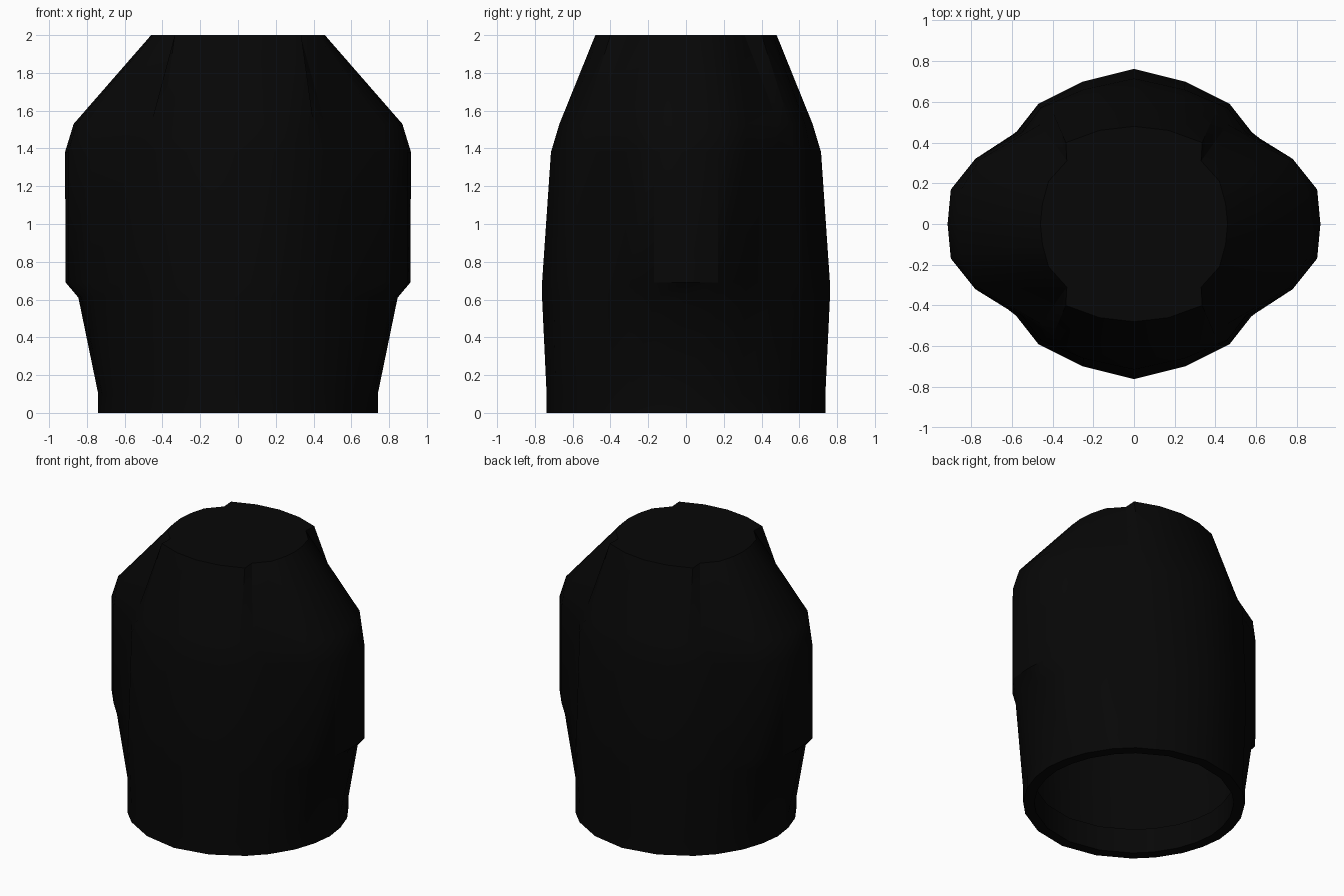
import bpy
import bmesh

cube = bpy.data.objects.get("Cube")
if cube:
    bpy.data.objects.remove(cube, do_unlink=True)

# Single dark material
black = bpy.data.materials.new("soft black")
black.use_nodes = True
colour = (0.002, 0.002, 0.002, 1)
black.diffuse_color = colour
black.node_tree.nodes["Principled BSDF"].inputs["Base Color"].default_value = colour

# Quarter cross-sections from the side (+x) round to the back (+y),
# running up the inside of the hem, under it, then up the outside
base = [(.74, 0), (.72, .15), (.67, .30), (.57, .46), (.46, .57), (.25, .69), (0, .738)]
hem = [(x * .9, y * .9) for x, y in base]
sections = [
    (.18, hem),
    (0, hem),
    (0, base),
    (.1, base),
    (.61, [(.845, 0), (.83, .16), (.76, .31), (.58, .45), (.47, .59), (.25, .70), (0, .762)]),
    (.69, [(.912, 0), (.90, .17), (.78, .32), (.57, .45), (.47, .59), (.25, .70), (0, .762)]),
    (1.38, [(.916, 0), (.90, .17), (.78, .32), (.55, .45), (.46, .57), (.25, .66), (0, .715)]),
    (1.53, [(.87, 0), (.855, .16), (.76, .315), (.46, .49), (.40, .55), (.24, .63), (0, .67)]),
    (2, [(.46, 0), (.45, .10), (.42, .21), (.33, .31), (.335, .40), (.17, .46), (0, .48)]),
]


def full_ring(quarter):
    """Mirror a quarter section into a closed counter-clockwise loop."""
    half = quarter + [(-x, y) for x, y in reversed(quarter[:-1])]
    return half + [(x, -y) for x, y in reversed(half[1:-1])]


# Thin body shell: loft the sections, close the top, leave the bottom open
bm = bmesh.new()
rings = [[bm.verts.new((x, y, z)) for x, y in full_ring(q)] for z, q in sections]
for low, high in zip(rings, rings[1:]):
    for i in range(len(low)):
        j = (i + 1) % len(low)
        bm.faces.new((low[i], low[j], high[j], high[i]))
bm.faces.new(rings[-1])
mesh = bpy.data.meshes.new("body_shell")
bm.to_mesh(mesh)
bm.free()
mesh.materials.append(black)

body = bpy.data.objects.new("body_shell", mesh)
bpy.context.collection.objects.link(body)

bpy.ops.object.select_all(action="DESELECT")
body.select_set(True)
bpy.context.view_layer.objects.active = body
bpy.ops.object.shade_smooth_by_angle()
